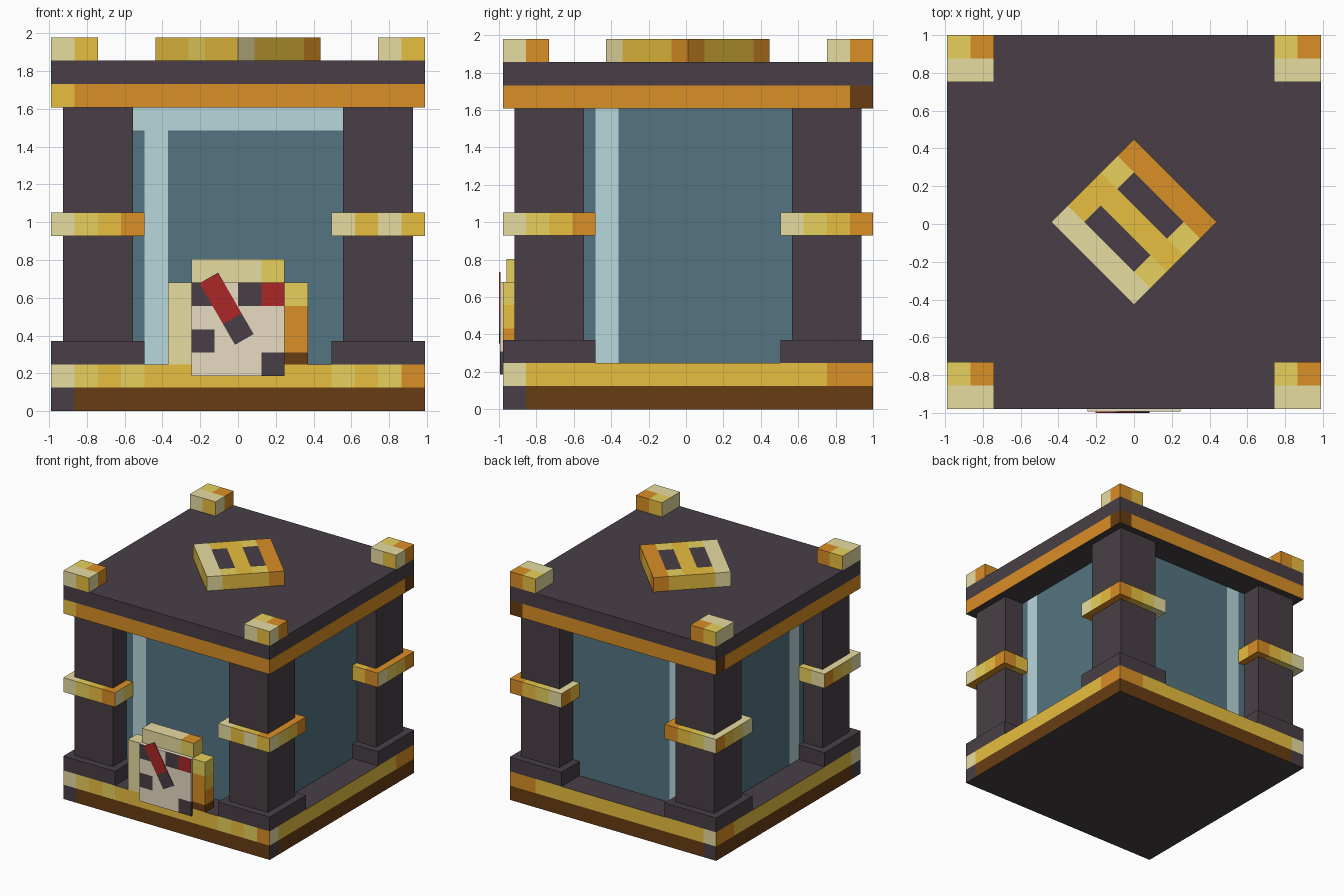
import bpy
import bmesh
from math import radians
from mathutils import Matrix, Vector

if "Cube" in bpy.data.objects:
    bpy.data.objects.remove(bpy.data.objects["Cube"])

U = 0.1237          # one block cell
SHIFT_Y = 0.0104    # balances the thin plate on the front

COLOURS = {
    "charcoal": "483F46", "cream": "F3E8AA", "light_gold": "F3DB62",
    "gold": "F3C843", "orange": "DA8E26", "brown": "683D12",
    "teal_glass": "547581", "pale_glass": "B9D7DB",
    "beige": "E8DCC3", "red": "AA2727",
}
NAMES = list(COLOURS)


def linear(c):
    return c / 12.92 if c <= 0.04045 else ((c + 0.055) / 1.055) ** 2.4


def make_material(name, code):
    rgb = [linear(int(code[i:i + 2], 16) / 255) for i in (0, 2, 4)]
    mat = bpy.data.materials.new(name)
    mat.use_nodes = True
    mat.diffuse_color = (*rgb, 1)
    mat.node_tree.nodes["Principled BSDF"].inputs["Base Color"].default_value = (*rgb, 1)
    return mat


MATS = [make_material(n, c) for n, c in COLOURS.items()]


def block(name, lo, hi, rule, cuts=((), (), ()), turn=None):
    """Box in cell units, sliced at the cuts and coloured by rule(centre, normal)."""
    lo, hi = Vector(lo), Vector(hi)
    bm = bmesh.new()
    bmesh.ops.create_cube(bm, size=1)
    for v in bm.verts:
        v.co = Vector(((v.co[i] + 0.5) * (hi[i] - lo[i]) + lo[i] for i in range(3)))
    for axis, places in enumerate(cuts):
        normal = Vector((0, 0, 0))
        normal[axis] = 1
        for p in places:
            bmesh.ops.bisect_plane(bm, geom=bm.verts[:] + bm.edges[:] + bm.faces[:],
                                   plane_co=normal * p, plane_no=normal)
    bm.normal_update()
    for f in bm.faces:
        colour = rule if isinstance(rule, str) else rule(f.calc_center_median(), f.normal)
        f.material_index = NAMES.index(colour)
    if turn:
        bm.transform(turn)
    bm.transform(Matrix.Translation((0, SHIFT_Y, 0)) @ Matrix.Scale(U, 4))
    mesh = bpy.data.meshes.new(name)
    bm.to_mesh(mesh)
    bm.free()
    for m in MATS:
        mesh.materials.append(m)
    obj = bpy.data.objects.new(name, mesh)
    bpy.context.collection.objects.link(obj)
    return obj


def along(c, n):
    """Coordinate running along a side face."""
    return c.y if abs(n.x) > 0.5 else c.x


# Base with brown foot and gold trim
def base_rule(c, n):
    t = along(c, n)
    if abs(n.z) > 0.5:
        return "charcoal"
    if c.z < 1:
        return "charcoal" if t < -7 else "brown"
    if t < -7:
        return "cream"
    if t > (7 if n.y < -0.5 else 6):
        return "orange"
    if n.y < -0.5 and (t < -6 or -5 < t < -4 or 4 < t < 5 or 6 < t < 7):
        return "light_gold"
    return "gold"


SIDE = (-7, -6, -5, -4, 4, 5, 6, 7)
block("base", (-8, -8, 0), (8, 8, 2), base_rule, (SIDE, (-7, 6), (1,)))


# Roof with orange trim
def roof_rule(c, n):
    t = along(c, n)
    if abs(n.z) > 0.5 or c.z > 14:
        return "charcoal"
    if n.y < -0.5:
        return "gold" if t < -7 else "orange"
    return "brown" if t > 7 else "orange"


block("roof", (-8, -8, 13), (8, 8, 15), roof_rule, ((-7, 7), (7,), (14,)))


# Glass room with pale reflection strips
def glass_rule(c, n):
    if n.y < -0.5 and c.z > 12:
        return "pale_glass"
    return "pale_glass" if -4 < along(c, n) < -3 else "teal_glass"


block("glass_walls", (-6, -6, 2), (6, 6, 13), glass_rule, ((-4, -3), (-4, -3), (12,)))


# Corner pillars, each with plinth, band and roof stud
def stud_rule(x, y):
    def rule(c, n):
        east, north = c.x > x, c.y > y
        if n.z > 0.5:
            return "cream" if not north else ("orange" if east else "light_gold")
        if n.y < -0.5:
            return "gold" if east else "cream"
        if n.x > 0.5:
            return "orange" if north else "cream"
        if n.y > 0.5:
            return "orange" if east else "gold"
        return "cream"
    return rule


def band_rule(x, y):
    ramp = ("cream", "light_gold", "gold", "orange")

    def rule(c, n):
        t = along(c, n) - (y if abs(n.x) > 0.5 else x)
        cell = min(3, max(0, int(t + 2)))
        if n.y < -0.5 and x > 0 and y < 0:
            return ("cream", "gold")[cell % 2]
        return ramp[cell]
    return rule


for sx, side in ((-1, "right"), (1, "left")):
    for sy, end in ((-1, "front"), (1, "back")):
        def corner(part, centre, half, z0, z1, rule, cuts=((), (), ())):
            x, y = sx * centre, sy * centre
            block(f"{end}_{side}_{part}", (x - half, y - half, z0),
                  (x + half, y + half, z1), rule, cuts)

        x, y = 6 * sx, 6 * sy
        corner("pillar", 6, 1.5, 2, 13, "charcoal")
        corner("plinth", 6, 2, 2, 3, "charcoal")
        corner("band", 6, 2, 7.5, 8.5, band_rule(x, y),
               ((x - 1, x, x + 1), (y - 1, y, y + 1), ()))
        corner("roof_stud", 7, 1, 15, 16, stud_rule(7 * sx, 7 * sy), ((7 * sx,), (7 * sy,), ()))


# Diamond emblem on the roof
def emblem_rule(c, n):
    if n.z > 0.5:
        if abs(c.y) > 1.5:
            return "orange" if c.y > 0 else "cream"
        if abs(c.y) < 0.5:
            return "gold"
        if abs(c.x) < 1.5:
            return "charcoal"
        return "gold" if c.x < 0 and c.y < 0 else "light_gold"
    if abs(n.x) > 0.5:
        return "cream" if c.y < -1.5 else "orange" if c.y > 1.5 else "gold"
    if n.y > 0.5:
        return "orange" if abs(c.x) > 1.5 else "gold"
    return "light_gold" if abs(c.x) < 0.5 else "gold"


STEPS = (-1.5, -0.5, 0.5, 1.5)
block("roof_emblem", (-2.5, -2.5, 15), (2.5, 2.5, 16), emblem_rule,
      (STEPS, STEPS, ()), Matrix.Rotation(radians(-45), 4, "Z"))


# Control panel on the front
def panel_rule(c, n):
    if n.y > -0.5:
        return "charcoal" if c.z < 2.5 and n.x > 0.5 else "beige"
    if c.z > 4.5:
        return "red" if c.x > 1 else "charcoal" if c.x > 0 or c.x < -1 else "beige"
    if c.x < -1 and 2.5 < c.z < 3.5 or c.x > 1 and c.z < 2.5:
        return "charcoal"
    return "beige"


block("panel_face", (-2, -8.12, 1.5), (2, -7, 5.5), panel_rule,
      ((-1, 0, 1), (), (2.5, 3.5, 4.5)))


def post_rule(c, n):
    if n.z > 0.5 or c.z > 4.5:
        return "light_gold"
    if c.z < 2.5:
        return "brown"
    return "gold" if n.x > 0.5 and c.z > 3.5 else "orange"


def top_rule(c, n):
    return "cream" if c.x < 1 else "orange" if n.z > 0.5 else "light_gold"


block("panel_top", (-2, -7.85, 5.5), (2, -6.8, 6.5), top_rule, ((1,), (), ()))
block("panel_right_post", (-3, -8, 2), (-2, -7, 5.5), "cream")
block("panel_left_post", (2, -8, 2), (3, -7, 5.5), post_rule, ((), (), (2.5, 3.5, 4.5)))

# Slanted lever plate on the panel
block("panel_lever", (-0.46, -8.168, -1.52), (0.46, -8.11, 1.52),
      lambda c, n: "red" if c.z > -0.5 else "charcoal", ((), (), (-0.5,)),
      Matrix.Translation((-0.49, 0, 4.38)) @ Matrix.Rotation(radians(-30), 4, "Y"))
